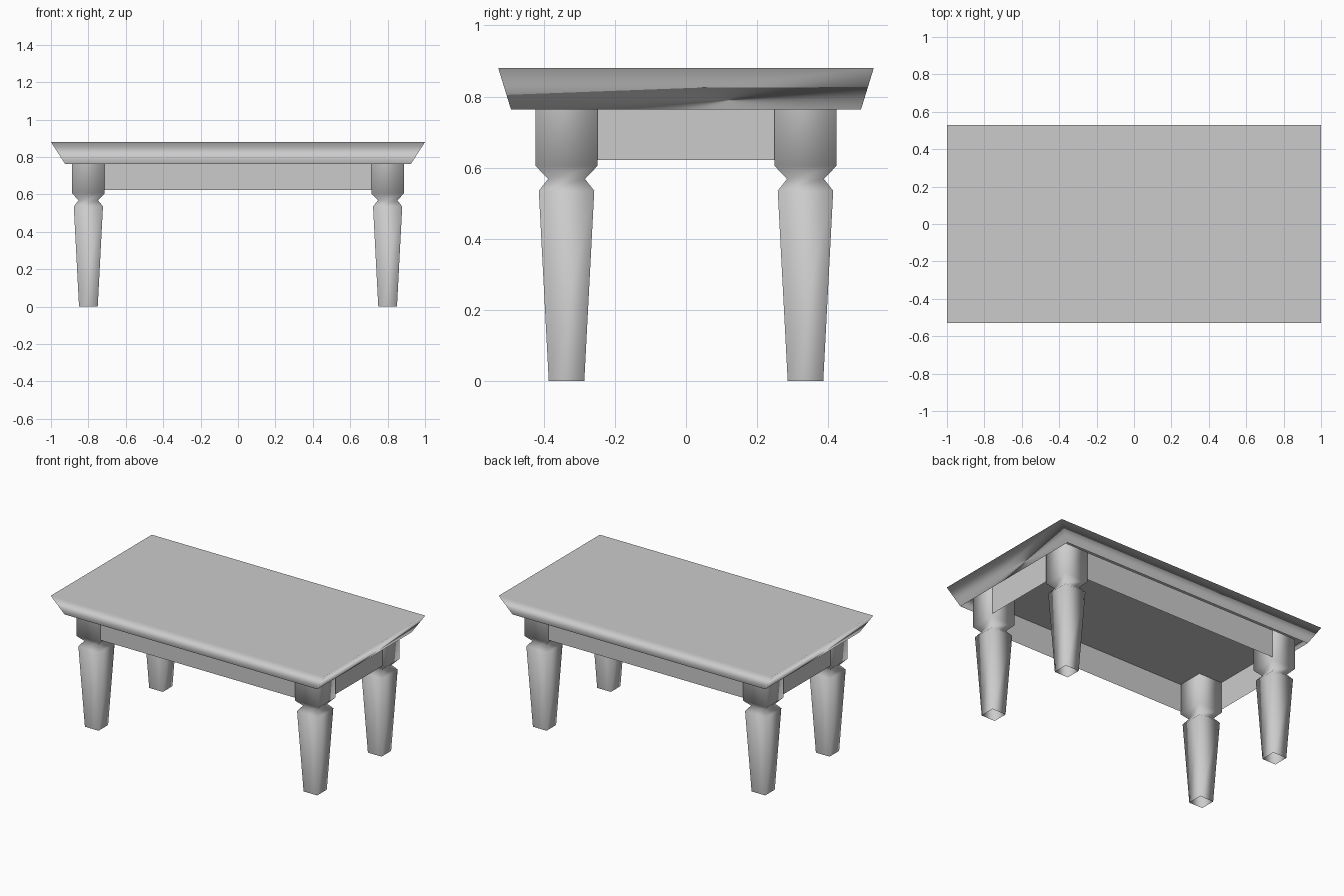
import bpy
import bmesh

cube = bpy.data.objects.get("Cube")
if cube:
    bpy.data.objects.remove(cube, do_unlink=True)

grey = bpy.data.materials.new("plain grey")
grey.use_nodes = True
grey.diffuse_color = (0.6, 0.6, 0.6, 1)
grey.node_tree.nodes["Principled BSDF"].inputs["Base Color"].default_value = (0.6, 0.6, 0.6, 1)

frame_top = 0.806   # where the legs and boards end, behind the flared rim


def add_object(name, bm, location=(0, 0, 0)):
    mesh = bpy.data.meshes.new(name)
    bm.to_mesh(mesh)
    bm.free()
    mesh.materials.append(grey)
    obj = bpy.data.objects.new(name, mesh)
    obj.location = location
    bpy.context.collection.objects.link(obj)
    return obj


def loft(name, sections, capped, location=(0, 0, 0)):
    """Smooth walls through rectangles (half x, half y, z), listed bottom to top."""
    bm = bmesh.new()
    rings = [[bm.verts.new((sx * hx, sy * hy, z))
              for sx, sy in ((-1, -1), (1, -1), (1, 1), (-1, 1))]
             for hx, hy, z in sections]
    for low, high in zip(rings, rings[1:]):
        for i in range(4):
            j = (i + 1) % 4
            bm.faces.new((low[i], low[j], high[j], high[i])).smooth = True
    if capped:
        bm.faces.new(rings[-1]).smooth = True
    return add_object(name, bm, location)


def panel(name, corners):
    bm = bmesh.new()
    bm.faces.new([bm.verts.new(c) for c in corners])
    add_object(name, bm)


# Table top: a flat sheet with a flared rim, shaded round its upper edge
top = loft("table_top", [(0.925, 0.492, 0.763), (1.0, 0.528, 0.88)], True)
soften = top.modifiers.new("soft edge", 'WEIGHTED_NORMAL')
soften.mode = 'FACE_AREA'
soften.weight = 100

# Square turned legs, open at the foot
leg_profile = [(0.05, 0), (0.078, 0.535), (0.052, 0.568), (0.087, 0.605), (0.087, frame_top)]
leg_x, leg_y = 0.8, 0.336
for x_name, sx in (("left", 1), ("right", -1)):
    for y_name, sy in (("front", -1), ("back", 1)):
        loft(f"{y_name}_{x_name}_leg", [(h, h, z) for h, z in leg_profile],
             False, (sx * leg_x, sy * leg_y, 0))

# Thin apron boards between the legs
ax, ay = 0.715, 0.25    # where the boards meet the legs
ox, oy = 0.882, 0.42    # distance of the boards from the centre
boards = {
    "front_apron": ((-ax, -oy), (ax, -oy)),
    "back_apron": ((ax, oy), (-ax, oy)),
    "left_apron": ((ox, -ay), (ox, ay)),
    "right_apron": ((-ox, ay), (-ox, -ay)),
}
for name, (start, end) in boards.items():
    panel(name, [(*start, 0.622), (*end, 0.622), (*end, frame_top), (*start, frame_top)])

# Panel closing the frame from above
panel("frame_panel", [(-ox, -oy, frame_top), (-ox, oy, frame_top),
                      (ox, oy, frame_top), (ox, -oy, frame_top)])
